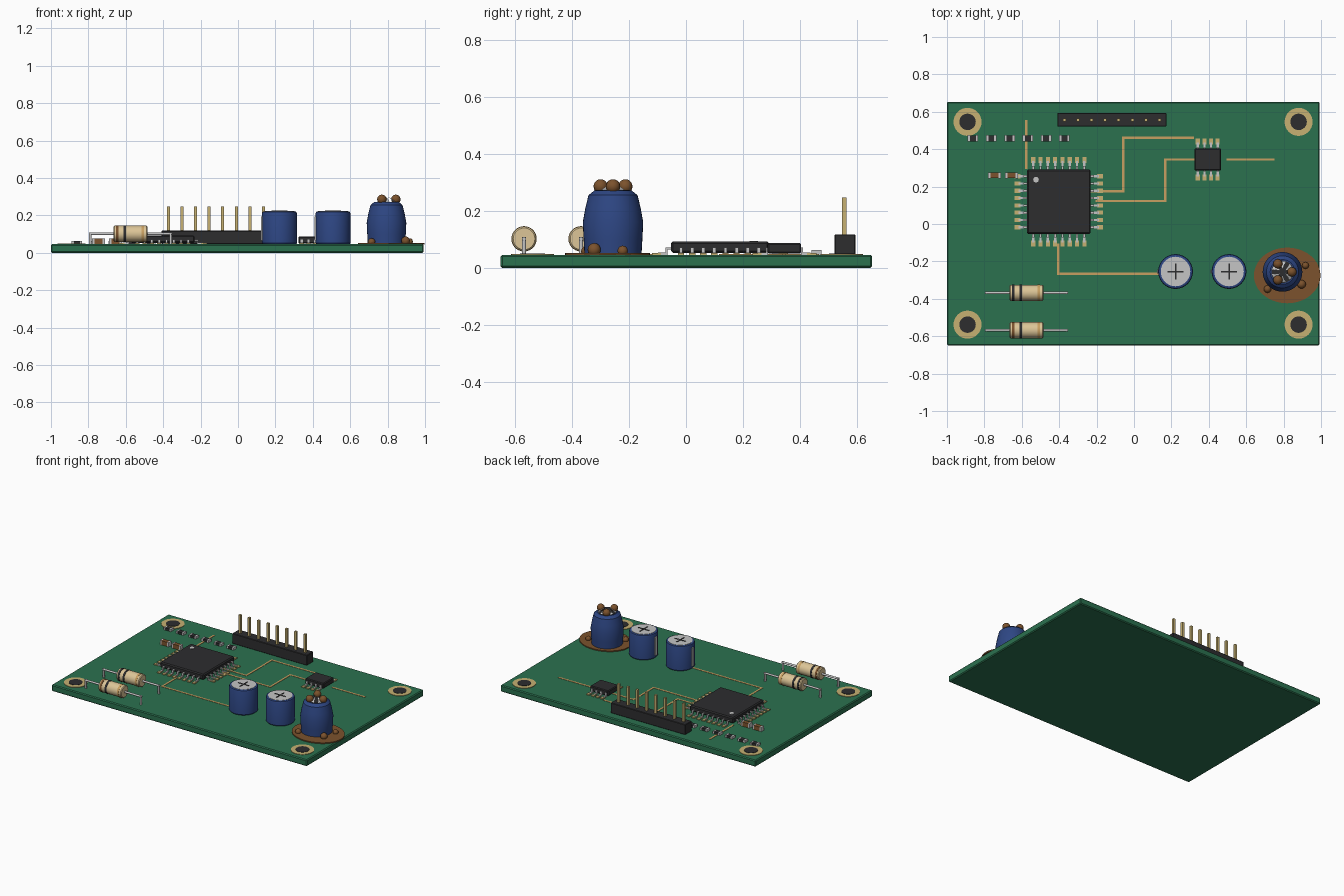
import bpy, bmesh, math
from mathutils import Matrix, Vector

if "Cube" in bpy.data.objects:
    bpy.data.objects.remove(bpy.data.objects["Cube"])

TOP = 0.046  # board surface height


def material(name, rgb):
    m = bpy.data.materials.new(name)
    m.diffuse_color = (*rgb, 1)
    m.use_nodes = True
    m.node_tree.nodes["Principled BSDF"].inputs["Base Color"].default_value = m.diffuse_color
    return m


GREEN = material("board green", (0.024, 0.165, 0.078))
BLACK = material("component black", (0.026, 0.026, 0.028))
GOLD = material("pale gold", (0.57, 0.44, 0.17))
COPPER = material("trace copper", (0.58, 0.35, 0.12))
SILVER = material("silver", (0.56, 0.56, 0.56))
BLUE = material("sleeve blue", (0.027, 0.062, 0.23))
BURNT = material("burnt brown", (0.2, 0.085, 0.026))
TAN = material("resistor tan", (0.72, 0.56, 0.31))


def finish(name, bm, mat, smooth=False, bevel=0):
    bmesh.ops.recalc_face_normals(bm, faces=bm.faces)
    me = bpy.data.meshes.new(name)
    bm.to_mesh(me)
    bm.free()
    me.materials.append(mat)
    ob = bpy.data.objects.new(name, me)
    bpy.context.collection.objects.link(ob)
    if bevel:
        mod = ob.modifiers.new("bevel", 'BEVEL')
        mod.width, mod.segments = bevel, 1
    if smooth:
        bpy.ops.object.select_all(action='DESELECT')
        ob.select_set(True)
        bpy.context.view_layer.objects.active = ob
        bpy.ops.object.shade_smooth_by_angle(angle=math.radians(35))
    return ob


def boxes(name, items, mat, bevel=0):
    """items: (x0, x1, y0, y1, z0, z1)"""
    bm = bmesh.new()
    for x0, x1, y0, y1, z0, z1 in items:
        mid = Vector((x0 + x1, y0 + y1, z0 + z1)) / 2
        size = (abs(x1 - x0), abs(y1 - y0), abs(z1 - z0), 1)
        bmesh.ops.create_cube(bm, size=1, matrix=Matrix.Translation(mid) @ Matrix.Diagonal(size))
    return finish(name, bm, mat, bevel=bevel)


def lathe(name, places, profile, mat, seg=32, axis='Z'):
    """Revolve (radius, height) points about an axis at each place."""
    bm = bmesh.new()
    turn = Matrix.Rotation(math.pi / 2, 4, 'Y') if axis == 'X' else Matrix()
    for p in places:
        m = Matrix.Translation(p) @ turn
        rings = [[bm.verts.new(m @ Vector((r * math.cos(a), r * math.sin(a), h)))
                  for a in (2 * math.pi * i / seg for i in range(seg))] for r, h in profile]
        for a, b in zip(rings, rings[1:]):
            for i in range(seg):
                bm.faces.new((a[i], a[i - 1], b[i - 1], b[i]))
        bm.faces.new(rings[0])
        bm.faces.new(rings[-1])
    return finish(name, bm, mat, smooth=True)


def balls(name, items, mat):
    bm = bmesh.new()
    for x, y, z, r in items:
        bmesh.ops.create_uvsphere(bm, u_segments=16, v_segments=10, radius=r,
                                  matrix=Matrix.Translation((x, y, z)))
    return finish(name, bm, mat, smooth=True)


# Board
boxes("board", [(-1, 0.992, -0.65, 0.653, 0, TOP)], GREEN, 0.006)

# Mounting holes: plated ring with dark centre
holes = [(x, y, TOP) for x in (-0.89, 0.88) for y in (-0.538, 0.546)]
lathe("hole_rings", holes, [(0.075, -0.002), (0.075, 0.003)], GOLD)
lathe("hole_centres", holes, [(0.044, 0), (0.044, 0.005)], BLACK)

# Copper traces
paths = [[(-0.575, 0.55), (-0.575, 0.3)],
         [(-0.24, 0.176), (-0.058, 0.176), (-0.058, 0.46), (0.313, 0.46)],
         [(-0.2, 0.123), (0.166, 0.123), (0.166, 0.345), (0.33, 0.345)],
         [(0.5, 0.345), (0.745, 0.345)],
         [(-0.404, -0.11), (-0.404, -0.267), (0.15, -0.267)]]
w = 0.0065
boxes("traces", [(min(a[0], b[0]) - w, max(a[0], b[0]) + w, min(a[1], b[1]) - w,
                  max(a[1], b[1]) + w, TOP - 0.001, TOP + 0.002)
                 for p in paths for a, b in zip(p, p[1:])], COPPER)

# Pin header
boxes("header_body", [(-0.41, 0.173, 0.521, 0.594, TOP, 0.118)], BLACK, 0.003)
boxes("header_pins", [(x - 0.008, x + 0.008, 0.547, 0.563, 0.1, 0.247)
                      for x in (-0.372 + i * 0.0726 for i in range(8))], GOLD)

# Tiny surface parts: black resistors and brown capacitors with silver ends
def chips(name, xs, y, half, wide, top, mat):
    boxes(name + "_bodies", [(x - half + 0.012, x + half - 0.012, y - wide, y + wide, TOP, top)
                             for x in xs], mat)
    boxes(name + "_ends", [(x + s * half, x + s * (half - 0.012), y - wide - 0.001,
                            y + wide + 0.001, TOP, top + 0.001) for x in xs for s in (-1, 1)], SILVER)

chips("chip_resistor", [-0.861 + i * 0.0978 for i in range(6)], 0.458, 0.028, 0.016, 0.062, BLACK)
chips("chip_capacitor", [-0.746, -0.655], 0.26, 0.034, 0.015, 0.076, BURNT)


# Gull-wing leads along the sides of a chip package
def leads(name, cx, cy, hx, hy, n, pitch, directions):
    legs, pads = [], []
    parts = [(-0.005, 0.018, 0.006, 0.064, 0.071), (0.012, 0.019, 0.006, TOP, 0.071),
             (0.012, 0.046, 0.006, TOP, 0.054)]
    for dx, dy in directions:
        for i in range(n):
            t = (i - (n - 1) / 2) * pitch
            for o0, o1, half, z0, z1 in parts + [(0.034, 0.066, 0.011, TOP - 0.001, TOP + 0.006)]:
                if dx:
                    it = (cx + dx * (hx + o0), cx + dx * (hx + o1), cy + t - half, cy + t + half, z0, z1)
                else:
                    it = (cx + t - half, cx + t + half, cy + dy * (hy + o0), cy + dy * (hy + o1), z0, z1)
                (pads if half > 0.01 else legs).append(it)
    boxes(name + "_legs", legs, SILVER)
    boxes(name + "_pads", pads, GOLD)


# Large square chip with pin-one dot
boxes("main_chip", [(-0.572, -0.232, -0.053, 0.291, 0.053, 0.093)], BLACK, 0.007)
leads("main_chip", -0.402, 0.119, 0.17, 0.172, 8, 0.039, [(1, 0), (-1, 0), (0, 1), (0, -1)])
lathe("pin_one_dot", [(-0.524, 0.237, 0.092)], [(0.015, 0), (0.015, 0.003)], SILVER, 20)

# Small eight-pin chip
boxes("small_chip", [(0.323, 0.466, 0.286, 0.404, 0.05, 0.087)], BLACK, 0.005)
leads("small_chip", 0.394, 0.345, 0.071, 0.046, 4, 0.0355, [(0, 1), (0, -1)])

# Can capacitors: sleeve, silver lid, scored cross and side stripe
cans = [(0.222, -0.254, TOP), (0.508, -0.254, TOP)]
lathe("can_sleeves", cans, [(0.088, 0), (0.093, 0.006), (0.093, 0.165), (0.09, 0.173), (0.083, 0.176)], BLUE, 40)
lathe("can_lids", cans, [(0.079, 0.17), (0.079, 0.178)], SILVER, 40)
boxes("can_crosses", [(x - a, x + a, y - b, y + b, 0.222, 0.2265)
                      for x, y, z in cans for a, b in ((0.042, 0.004), (0.004, 0.042))], BLACK)
boxes("can_stripes", [(x - 0.099, x - 0.091, y - 0.01, y + 0.01, 0.065, 0.195) for x, y, z in cans], SILVER)

# Burst capacitor: scorch patch, swollen sleeve, split lid and droplets
scorch = lathe("scorch_patch", [(0, 0, 0)], [(1, 0), (1, 0.008)], BURNT, 40)
scorch.scale = (0.178, 0.149, 1)
scorch.location = (0.819, -0.275, TOP - 0.001)
cx, cy = 0.794, -0.256
lathe("burst_sleeve", [(cx, cy, 0)],
      [(0.1, TOP), (0.103, 0.1), (0.106, 0.16), (0.097, 0.21), (0.086, 0.255), (0.066, 0.271)], BLUE, 40)
lathe("burst_lid", [(cx, cy, 0)], [(0.06, 0.265), (0.06, 0.2725)], BLACK)
bm = bmesh.new()
for k in range(6):  # torn petals bent upward around the opening
    a = math.tau * k / 6 + math.pi / 6
    rim = [(cx + 0.058 * math.cos(a + d), cy + 0.058 * math.sin(a + d)) for d in (-0.3, 0.3)]
    vs = [bm.verts.new((x, y, 0.273)) for x, y in rim]
    vs.append(bm.verts.new((cx + 0.012 * math.cos(a), cy + 0.012 * math.sin(a), 0.298)))
    bm.faces.new(vs)
finish("burst_petals", bm, SILVER)
balls("burst_droplets", [(cx + 0.05 * math.cos(t), cy + 0.05 * math.sin(t), 0.286, 0.025)
                         for t in (0, math.tau / 3, -math.tau / 3)], BURNT)
balls("board_droplets", [(0.896, -0.322, 0.064, 0.023), (0.917, -0.222, 0.06, 0.018),
                         (0.714, -0.348, 0.058, 0.02)], BURNT)

# Axial resistors: body, colour bands and bent leads
zc = 0.102
rows = [-0.368, -0.568]
lathe("resistor_bodies", [(-0.575, y, zc) for y in rows],
      [(0.038, -0.09), (0.043, -0.085), (0.043, 0.085), (0.038, 0.09)], TAN, 28, 'X')
band = [(0.0445, -0.007), (0.0445, 0.007)]
lathe("dark_bands", [(-0.606, y, zc) for y in rows] + [(-0.645, rows[0], zc)], band, BLACK, 28, 'X')
lathe("brown_bands", [(-0.645, rows[1], zc)], band, BURNT, 28, 'X')
lathe("gold_bands", [(-0.51, y, zc) for y in rows], band, COPPER, 28, 'X')
lathe("resistor_leads", [(-0.575, y, zc) for y in rows], [(0.007, -0.222), (0.007, 0.222)], SILVER, 12, 'X')
lathe("resistor_legs", [(x, y, TOP) for y in rows for x in (-0.79, -0.36)],
      [(0.007, 0), (0.007, zc - TOP + 0.006)], SILVER, 12)
